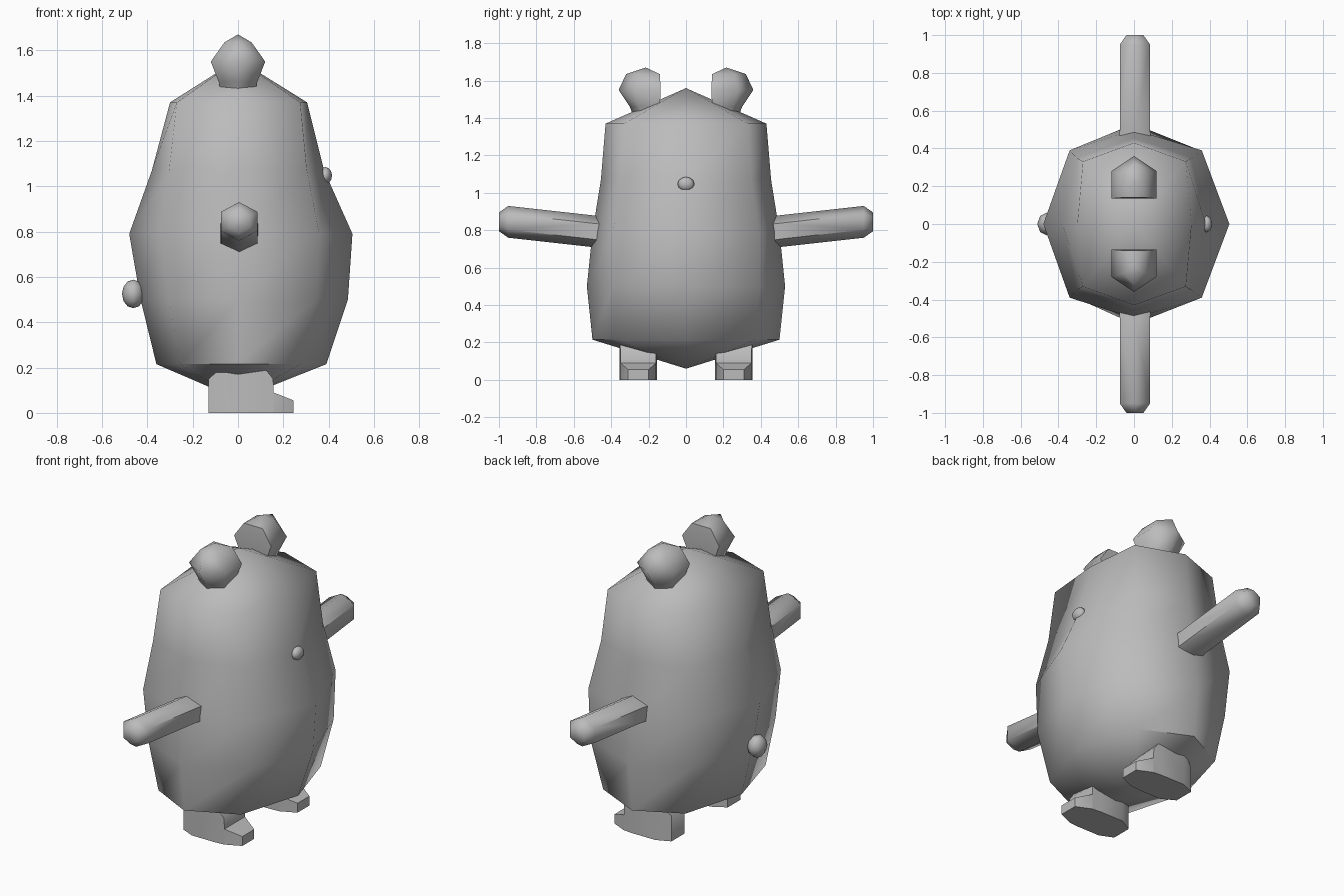
import bpy, bmesh, math

cube = bpy.data.objects.get("Cube")
if cube:
    bpy.data.objects.remove(cube)

grey = bpy.data.materials.new("soft grey")
grey.use_nodes = True
GREY = (0.5, 0.5, 0.5, 1)
grey.diffuse_color = GREY
grey.node_tree.nodes["Principled BSDF"].inputs["Base Color"].default_value = GREY


def loft(name, rings, side=1, angle=60):
    """Skin equal rings of points into a closed, smooth-shaded part."""
    bm = bmesh.new()
    rows = [[bm.verts.new((x, y * side, z)) for x, y, z in ring] for ring in rings]
    n = len(rows[0])
    for a, b in zip(rows, rows[1:]):
        for i in range(n):
            j = (i + 1) % n
            bm.faces.new((a[i], a[j], b[j], b[i]))
    bm.faces.new(rows[0])
    bm.faces.new(rows[-1])
    bmesh.ops.remove_doubles(bm, verts=bm.verts, dist=0.0005)
    bmesh.ops.recalc_face_normals(bm, faces=bm.faces)
    mesh = bpy.data.meshes.new(name)
    bm.to_mesh(mesh)
    bm.free()
    mesh.materials.append(grey)
    obj = bpy.data.objects.new(name, mesh)
    bpy.context.collection.objects.link(obj)
    smooth(obj, angle)


def smooth(obj, angle):
    bpy.ops.object.select_all(action='DESELECT')
    obj.select_set(True)
    bpy.context.view_layer.objects.active = obj
    bpy.ops.object.shade_smooth_by_angle(angle=math.radians(angle))


def body_ring(z, back, front, y, dx=0.71, dy=0.74):
    """Eight-sided ring with its own back, front and side reach."""
    return [(front, 0, z), (front * dx, y * dy, z), (0, y, z), (-back * dx, y * dy, z),
            (-back, 0, z), (-back * dx, -y * dy, z), (0, -y, z), (front * dx, -y * dy, z)]


# Body
loft("body", [
    [(0, 0, 0.06)] * 8,
    body_ring(0.215, 0.36, 0.39, 0.50),
    body_ring(0.50, 0.43, 0.485, 0.53),
    body_ring(0.79, 0.48, 0.505, 0.50, 0.71, 0.78),
    body_ring(1.07, 0.38, 0.38, 0.455, 0.80, 0.77),
    body_ring(1.37, 0.30, 0.305, 0.43, 0.90, 0.77),
    [(0, 0, 1.56)] * 8,
])


def arm_ring(y, z, w, h):
    return [(0.005 + w * math.sin(k * math.pi / 3) / 0.866, y, z + h * math.cos(k * math.pi / 3))
            for k in range(6)]


def ear_ring(z, w, inner, mid, outer):
    return [(-w, inner, z), (w, inner, z), (w, mid, z), (0, outer, z), (-w, mid, z)]


def foot_ring(x, inner, outer, top):
    return [(x, inner, 0), (x, outer, 0), (x, outer, top), (x, inner, top)]


# Paired arms, ears and feet
for place, side in (("front", -1), ("back", 1)):
    loft(place + "_arm", [
        arm_ring(0.38, 0.78, 0.09, 0.09),
        arm_ring(0.50, 0.795, 0.08, 0.085),
        arm_ring(0.95, 0.845, 0.08, 0.085),
        arm_ring(1.0, 0.845, 0.045, 0.05),
    ], side)
    loft(place + "_ear", [
        ear_ring(1.38, 0.07, 0.15, 0.22, 0.27),
        ear_ring(1.46, 0.085, 0.14, 0.25, 0.30),
        ear_ring(1.55, 0.12, 0.135, 0.28, 0.36),
        ear_ring(1.635, 0.06, 0.14, 0.26, 0.32),
        [(0, 0.215, 1.67)] * 5,
    ], side)
    loft(place + "_foot", [
        foot_ring(-0.13, 0.20, 0.32, 0.15),
        foot_ring(-0.05, 0.155, 0.355, 0.22),
        foot_ring(0.10, 0.155, 0.355, 0.22),
        foot_ring(0.155, 0.16, 0.35, 0.15),
        foot_ring(0.157, 0.16, 0.35, 0.09),
        foot_ring(0.245, 0.20, 0.31, 0.055),
    ], side)

# Nose and tail
for name, loc, size in (("nose", (0.385, 0, 1.047), (0.03, 0.045, 0.038)),
                        ("tail", (-0.462, 0, 0.525), (0.05, 0.06, 0.063))):
    bpy.ops.mesh.primitive_uv_sphere_add(segments=8, ring_count=6, radius=1, location=loc)
    part = bpy.context.object
    part.name = name
    part.scale = size
    part.data.materials.append(grey)
    smooth(part, 80)
